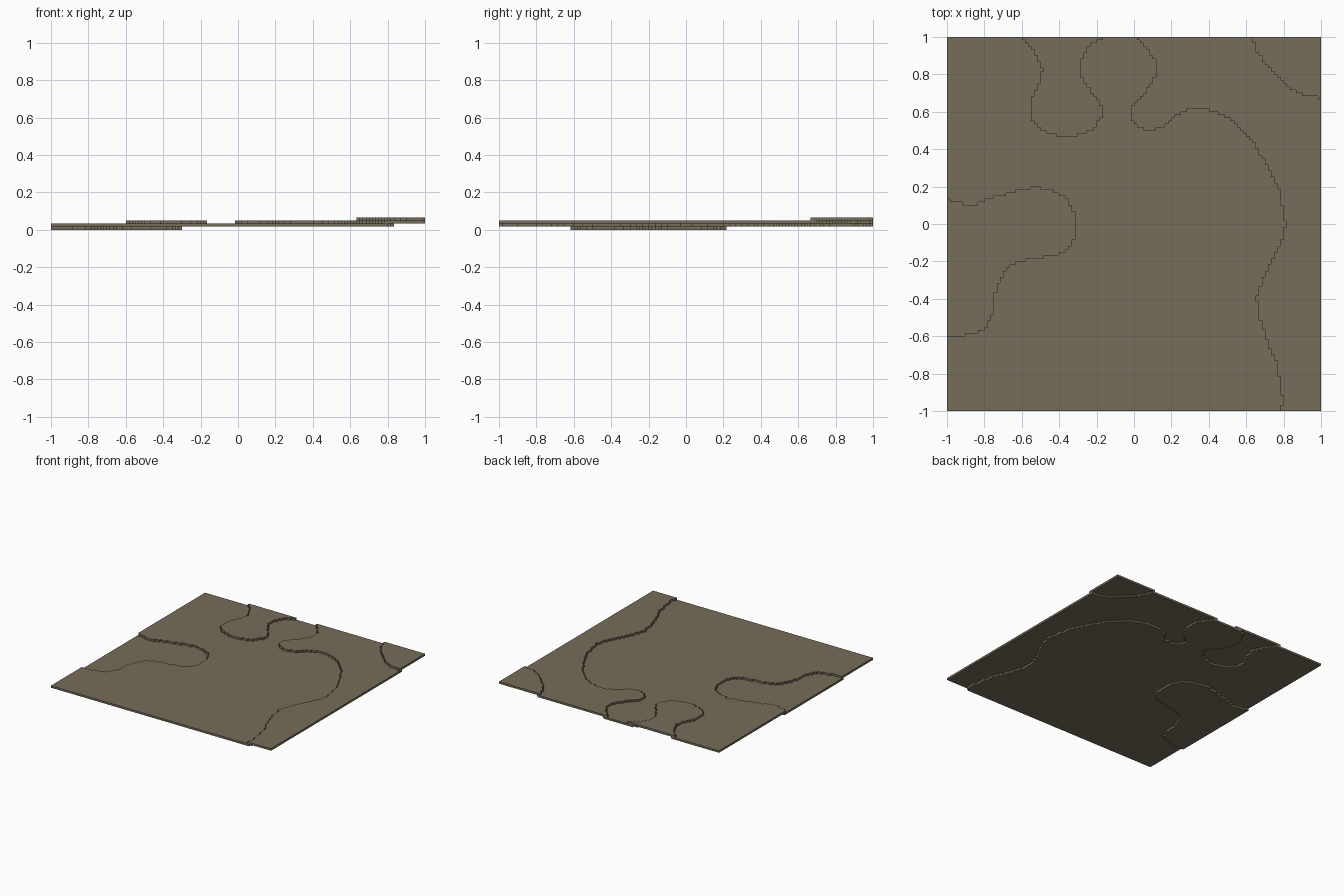
import bpy
import bmesh

if "Cube" in bpy.data.objects:
    bpy.data.objects.remove(bpy.data.objects["Cube"], do_unlink=True)

N = 120            # blocks along each side
S = 2.0 / N        # block size, also the height of one terrace

# Terrace outlines as (x, y) points
BASIN = [(-1, .13), (-.95, .115), (-.87, .095), (-.8, .125), (-.7, .155), (-.6, .185),
         (-.52, .195), (-.45, .185), (-.38, .15), (-.335, .1), (-.312, .03), (-.312, -.04),
         (-.33, -.1), (-.38, -.15), (-.43, -.17), (-.52, -.18), (-.6, -.195), (-.66, -.22),
         (-.71, -.28), (-.735, -.34), (-.75, -.41), (-.76, -.5), (-.8, -.56), (-.87, -.59),
         (-1, -.6)]
KNOLL = [(-.6, 1), (-.53, .92), (-.505, .85), (-.49, .825), (-.5, .77), (-.54, .69),
         (-.55, .65), (-.55, .55), (-.5, .505), (-.41, .47), (-.31, .47), (-.225, .505),
         (-.18, .555), (-.16, .595), (-.17, .63), (-.235, .72), (-.28, .79), (-.28, .88),
         (-.235, .955), (-.16, 1)]
SHELF = [(0, 1), (.075, .93), (.11, .88), (.11, .79), (.06, .7), (-.015, .62), (-.015, .56),
         (.03, .515), (.085, .5), (.155, .52), (.235, .585), (.3, .615), (.39, .615),
         (.47, .585), (.565, .52), (.65, .415), (.72, .3), (.775, .185), (.8, .055), (.81, 0),
         (.795, -.085), (.74, -.19), (.695, -.275), (.655, -.4), (.67, -.5), (.715, -.64),
         (.76, -.745), (.785, -.86), (.795, -.95), (.785, -1), (1, -1), (1, 1)]
PEAK = [(.63, 1), (.66, .91), (.73, .83), (.81, .74), (.885, .695), (1, .67), (1, 1)]


def inside(x, y, outline):
    """Even-odd point in polygon test."""
    hit = False
    for (x0, y0), (x1, y1) in zip(outline, outline[1:] + outline[:1]):
        if (y0 > y) != (y1 > y) and x < x0 + (y - y0) * (x1 - x0) / (y1 - y0):
            hit = not hit
    return hit


def level_at(i, j):
    x, y = -1 + (i + .5) * S, -1 + (j + .5) * S
    for level, outline in ((3, PEAK), (2, SHELF), (2, KNOLL), (0, BASIN)):
        if inside(x, y, outline):
            return level
    return 1


# Blocks: one layer thick, with each lower terrace running one block under the higher one
level = {(i, j): level_at(i, j) for i in range(N) for j in range(N)}
blocks = set()
for (i, j), top in level.items():
    around = [level.get((i + a, j + b), top) for a in (-1, 0, 1) for b in (-1, 0, 1)]
    blocks.update((i, j, k) for k in range(min(around + [top]), top + 1))

# Face direction -> its four corners, wound outwards
SIDES = {(1, 0, 0): ((1, 0, 0), (1, 1, 0), (1, 1, 1), (1, 0, 1)),
         (-1, 0, 0): ((0, 0, 0), (0, 0, 1), (0, 1, 1), (0, 1, 0)),
         (0, 1, 0): ((0, 1, 0), (0, 1, 1), (1, 1, 1), (1, 1, 0)),
         (0, -1, 0): ((0, 0, 0), (1, 0, 0), (1, 0, 1), (0, 0, 1)),
         (0, 0, 1): ((0, 0, 1), (1, 0, 1), (1, 1, 1), (0, 1, 1)),
         (0, 0, -1): ((0, 0, 0), (0, 1, 0), (1, 1, 0), (1, 0, 0))}

earth = bpy.data.materials.new("earth_brown")
earth.use_nodes = True
earth.diffuse_color = (.18, .153, .102, 1)
bsdf = earth.node_tree.nodes["Principled BSDF"]
bsdf.inputs["Base Color"].default_value = earth.diffuse_color
bsdf.inputs["Roughness"].default_value = .9


def terrace(name, k):
    """Mesh the exposed sides of all blocks on layer k."""
    bm = bmesh.new()
    corners = {}

    def corner(p):
        if p not in corners:
            corners[p] = bm.verts.new((-1 + p[0] * S, -1 + p[1] * S, p[2] * S))
        return corners[p]

    for b in sorted(blocks):
        if b[2] != k:
            continue
        for d, quad in SIDES.items():
            if tuple(u + v for u, v in zip(b, d)) not in blocks:
                bm.faces.new([corner(tuple(u + v for u, v in zip(b, c))) for c in quad])
    # Merge the flat areas into single faces
    bmesh.ops.dissolve_limit(bm, angle_limit=.01, verts=bm.verts[:], edges=bm.edges[:])
    mesh = bpy.data.meshes.new(name)
    bm.to_mesh(mesh)
    bm.free()
    mesh.materials.append(earth)
    bpy.context.collection.objects.link(bpy.data.objects.new(name, mesh))


for k, name in enumerate(("low_basin", "main_plain", "raised_terraces", "corner_peak")):
    terrace(name, k)
